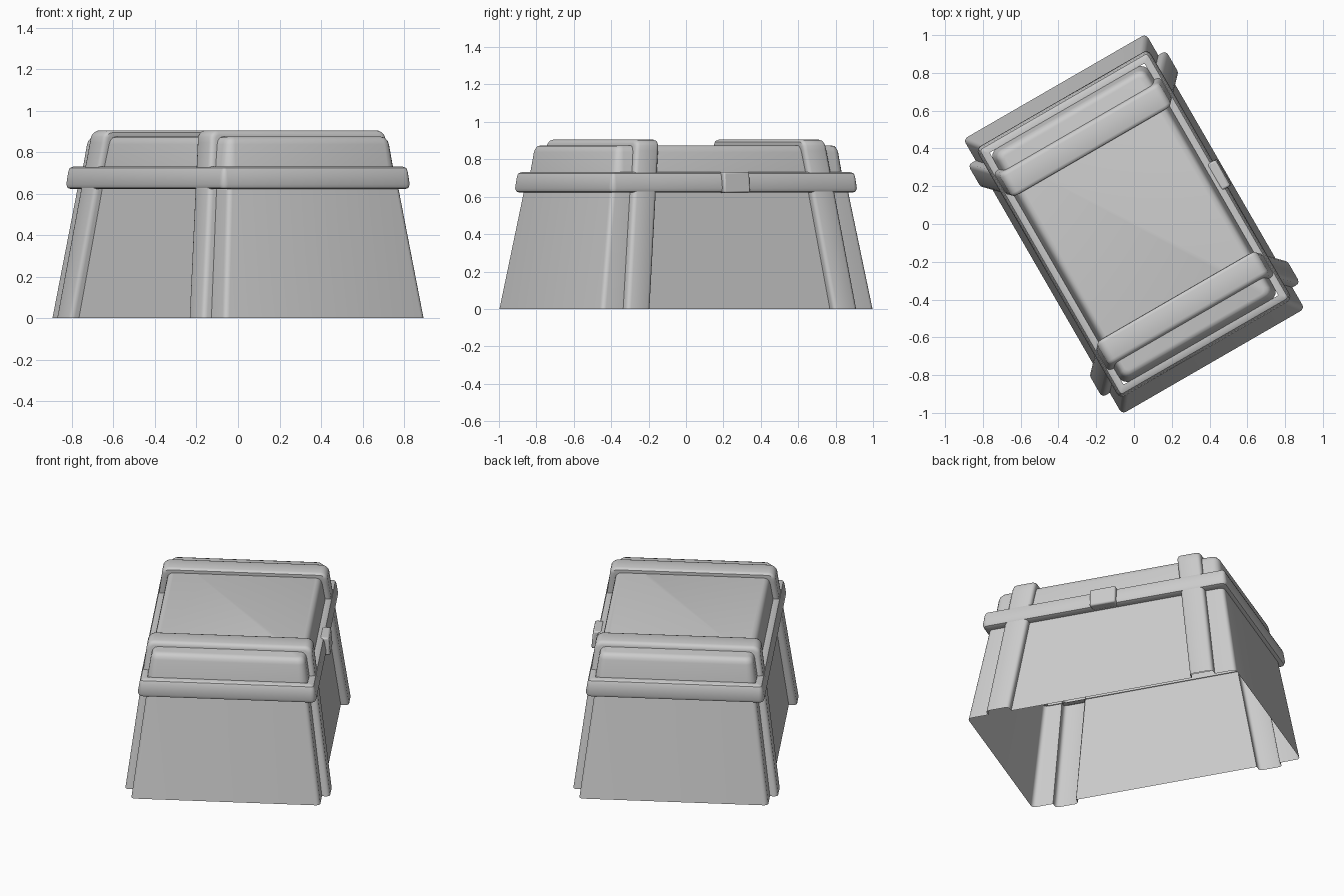
import bpy, math

if "Cube" in bpy.data.objects:
    bpy.data.objects.remove(bpy.data.objects["Cube"])

TURN = math.radians(30)


def make(name, verts, faces, angle=35):
    me = bpy.data.meshes.new(name)
    me.from_pydata(verts, [], faces)
    me.update()
    ob = bpy.data.objects.new(name, me)
    bpy.context.collection.objects.link(ob)
    ob.rotation_euler.z = TURN
    bpy.ops.object.select_all(action='DESELECT')
    ob.select_set(True)
    bpy.context.view_layer.objects.active = ob
    bpy.ops.object.shade_smooth_by_angle(angle=math.radians(angle))
    return ob


def strap_v(z):
    # straps lean towards the middle with the end walls
    return 0.638 - 0.14 * z


def ring(hu, hv, z, r, n=4, gaps=()):
    # counter-clockwise rounded rectangle, with optional extra points on the long sides
    pts = []
    for q, (sx, sy) in enumerate([(1, 1), (-1, 1), (-1, -1), (1, -1)]):
        for i in range(n + 1):
            a = math.pi / 2 * (q + i / n)
            pts.append((sx * (hu - r) + r * math.cos(a), sy * (hv - r) + r * math.sin(a), z))
        if q == 1:
            pts += [(-hu, v, z) for v in sorted(gaps, reverse=True)]
        if q == 3:
            pts += [(hu, v, z) for v in sorted(gaps)]
    return pts


def loft(name, rings, cap=False, skip=lambda c: False):
    n = len(rings[0])
    verts = [p for r in rings for p in r]
    faces = []
    for k in range(len(rings) - 1):
        for i in range(n):
            j = (i + 1) % n
            f = (k * n + i, k * n + j, (k + 1) * n + j, (k + 1) * n + i)
            c = [sum(verts[x][d] for x in f) / 4 for d in range(3)]
            if not skip(c):
                faces.append(f)
    if cap:
        faces.append(tuple(range((len(rings) - 1) * n, len(rings) * n)))
    return make(name, verts, faces)


# tapered body: open underneath, with slots where the straps run
def slots(z):
    return [s * strap_v(z) + d for s in (-1, 1) for d in (-0.072, 0.072)]


loft("chest_body",
     [ring(0.558, 0.840, 0, 0.025, gaps=slots(0)),
      ring(0.474, 0.730, 0.66, 0.025, gaps=slots(0.66))],
     skip=lambda c: abs(c[0]) > 0.49 and abs(abs(c[1]) - strap_v(c[2])) < 0.03)

# rim band: hollow ring with rounded edges
rim = [(-0.055, 0.622), (-0.022, 0.622), (-0.007, 0.628), (0, 0.645),
       (-0.010, 0.708), (-0.017, 0.724), (-0.032, 0.731), (-0.055, 0.731)]
loft("rim_band", [ring(0.528 + o, 0.764 + o, z, 0.032 + max(o, -0.025)) for o, z in rim])

# lid with a rounded top edge
lid = [(0.0, 0.71), (-0.020, 0.838), (-0.026, 0.856), (-0.038, 0.870), (-0.055, 0.875)]
loft("lid", [ring(0.478 + o, 0.713 + o, z, 0.055 + o * 0.6) for o, z in lid], cap=True)

# two straps arching from floor to floor
side = [((0.605, 0), (0.556, 0)), ((0.492, 0.845), (0.440, 0.845))]
for i in range(1, 6):
    a = math.pi / 2 * i / 5
    side.append(((0.446 + 0.045 * math.cos(a), 0.860 + 0.045 * math.sin(a)), (0.436, 0.860)))
path = side + [((-o[0], o[1]), (-p[0], p[1])) for o, p in reversed(side)]
half = [(0.050, 1.0), (0.062, 0.92), (0.070, 0.75), (0.072, 0.5), (0.072, 0)]
section = [(-d, t) for d, t in reversed(half)] + half
m = len(section)
for s, label in ((-1, "front_strap"), (1, "back_strap")):
    verts = []
    for (ou, oz), (iu, iz) in path:
        for d, t in section:
            z = iz + (oz - iz) * t
            verts.append((iu + (ou - iu) * t, s * strap_v(z) + d, z))
    faces = [(k * m + i, k * m + i + 1, (k + 1) * m + i + 1, (k + 1) * m + i)
             for k in range(len(path) - 1) for i in range(m - 1)]
    make(label, verts, faces)

# clasp on the right side of the rim
x0, x1, x2 = 0.49, 0.553, 0.543
v = [(x, y, z) for z, xo in ((0.620, x1), (0.733, x2))
     for x, y in ((x0, -0.08), (xo, -0.08), (xo, 0.08), (x0, 0.08))]
clasp = make("clasp", v, [(3, 2, 1, 0), (4, 5, 6, 7), (0, 1, 5, 4),
                          (1, 2, 6, 5), (2, 3, 7, 6), (3, 0, 4, 7)])
bev = clasp.modifiers.new("soft_edges", 'BEVEL')
bev.width = 0.01
bev.segments = 2
